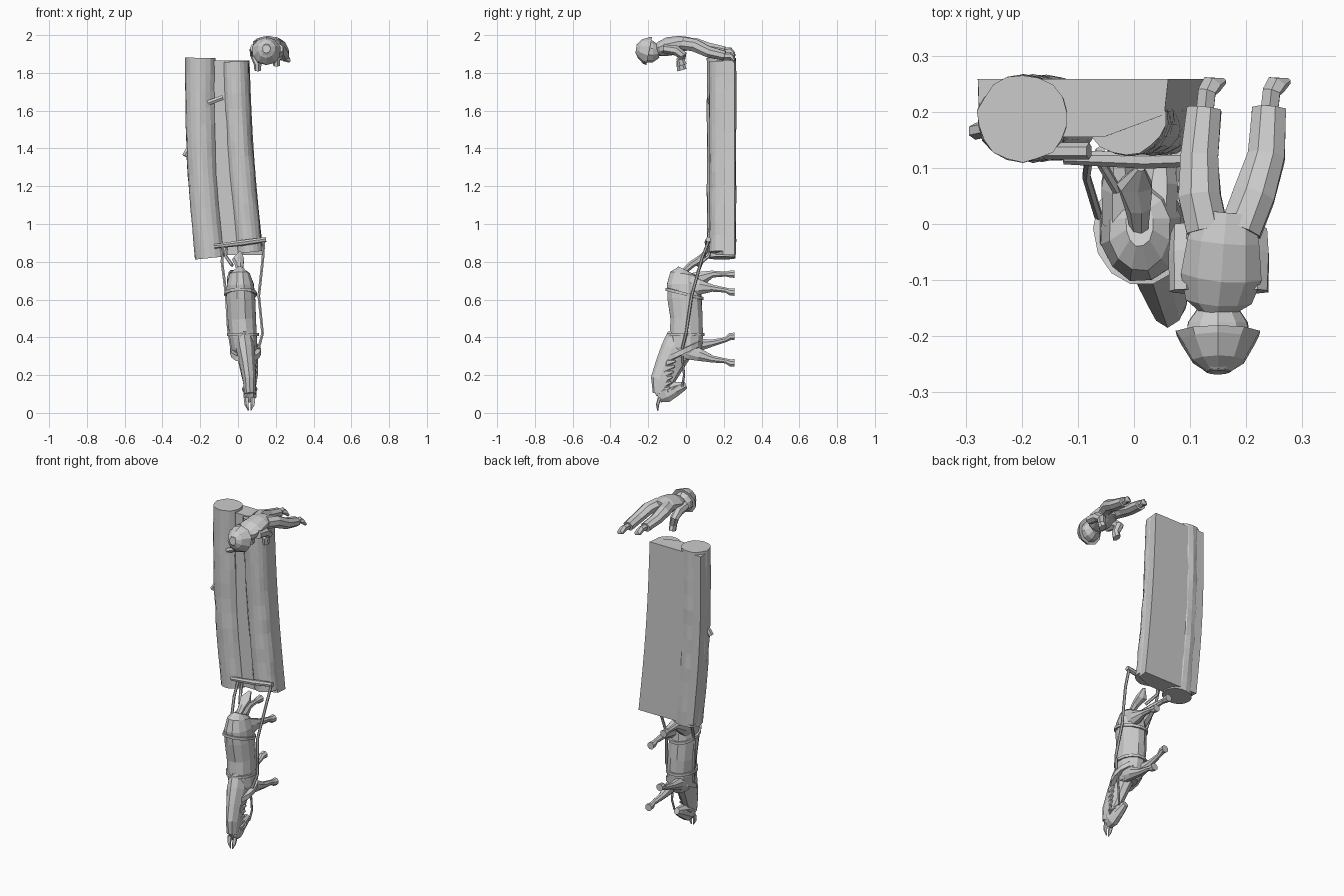
import bpy, bmesh, math, random
from mathutils import Vector

random.seed(4)


def make(name, bm):
    bmesh.ops.recalc_face_normals(bm, faces=bm.faces)
    me = bpy.data.meshes.new(name)
    bm.to_mesh(me)
    bm.free()
    ob = bpy.data.objects.new(name, me)
    bpy.context.collection.objects.link(ob)
    return ob


# Faceted loft: stations are (x, y, z, half width in x, half depth)
def loft(name, stations, sides=10, jitter=0.0):
    bm = bmesh.new()
    pts = [Vector(s[:3]) for s in stations]
    rings = []
    for i, s in enumerate(stations):
        t = (pts[min(i + 1, len(pts) - 1)] - pts[max(i - 1, 0)]).normalized()
        ref = Vector((1, 0, 0)) if abs(t.x) < 0.85 else Vector((0, 0, 1))
        u = (ref - t * ref.dot(t)).normalized()
        v = t.cross(u)
        ring = []
        for k in range(sides):
            a = 2 * math.pi * (k + 0.5) / sides
            r = 1 + random.uniform(-jitter, jitter)
            p = pts[i] + u * math.cos(a) * s[3] * r + v * math.sin(a) * s[4] * r
            ring.append(bm.verts.new(p))
        rings.append(ring)
    for r0, r1 in zip(rings, rings[1:]):
        for k in range(sides):
            n = (k + 1) % sides
            bm.faces.new((r0[k], r0[n], r1[n], r1[k]))
    bm.faces.new(rings[0])
    bm.faces.new(rings[-1])
    return make(name, bm)


def tube(name, points, r, sides=6):
    return loft(name, [(*p, r, r) for p in points], sides)


# Strap around the body, tilted in z from back to belly
def strap(name, x, y, z, rx, ry, tilt, r=0.008, n=14):
    bm = bmesh.new()
    rings = []
    for i in range(n):
        a = 2 * math.pi * i / n
        c, s = math.cos(a), math.sin(a)
        ring = []
        for k in range(4):
            b = math.pi / 2 * k + math.pi / 4
            o, dz = 1.4 * r * math.cos(b), 1.4 * r * math.sin(b)
            ring.append(bm.verts.new((x + (rx + o) * c, y + (ry + o) * s, z + tilt * s + dz)))
        rings.append(ring)
    for i in range(n):
        q, w = rings[i], rings[(i + 1) % n]
        for k in range(4):
            bm.faces.new((q[k], q[(k + 1) % 4], w[(k + 1) % 4], w[k]))
    return make(name, bm)


# Logs, slightly bent
def log_center(ends, bend, t):
    return ends[0] + (ends[1] - ends[0]) * t + bend * math.sin(math.pi * t)


LOGS = [("left_log", (-0.147, -0.198), -0.018, 0.82, 1.88, 0.188, 0.081),
        ("right_log", (0.06, -0.014), -0.012, 0.85, 1.86, 0.189, 0.070)]
for name, ends, bend, z0, z1, y, r in LOGS:
    st = []
    for i in range(13):
        t = i / 12
        st.append((log_center(ends, bend, t), y, z0 + (z1 - z0) * t, r, r * 0.95))
    loft(name, st, 18, 0.035)

# Flat base that fills the logs down to the ground, and the dark fill between them
bm = bmesh.new()
prev = None
for i in range(9):
    t = i / 8
    z = 0.835 + 1.03 * t
    xl = log_center(LOGS[0][1], LOGS[0][2], t)
    xr = log_center(LOGS[1][1], LOGS[1][2], t)
    prof = [(xl - 0.08, 0.258), (xl - 0.078, 0.195), (xl + 0.04, 0.155), (xr - 0.04, 0.155),
            (xr + 0.068, 0.195), (xr + 0.075, 0.258)]
    ring = [bm.verts.new((x, y, z)) for x, y in prof]
    if prev:
        for k in range(6):
            bm.faces.new((prev[k], prev[(k + 1) % 6], ring[(k + 1) % 6], ring[k]))
    if i in (0, 8):
        bm.faces.new(ring)
    prev = ring
make("log_base", bm)

# Branch stubs
tube("branch_stub_left", [(-0.26, 0.17, 1.40), (-0.283, 0.165, 1.36)], 0.015)
tube("branch_stub_middle", [(-0.16, 0.13, 1.64), (-0.08, 0.13, 1.67)], 0.015)

# Horse trunk, neck and head (heading towards -z, its back towards -y)
loft("horse_body", [(0.01, 0.00, 0.755, 0.025, 0.045), (0.01, -0.01, 0.735, 0.055, 0.075),
                    (0.012, -0.012, 0.68, 0.073, 0.092), (0.015, -0.008, 0.61, 0.078, 0.092),
                    (0.02, 0.002, 0.50, 0.077, 0.088), (0.028, 0.0, 0.40, 0.075, 0.092),
                    (0.035, 0.0, 0.34, 0.070, 0.088), (0.04, 0.0, 0.29, 0.045, 0.06)], 12, 0.02)
loft("horse_neck", [(0.03, -0.02, 0.40, 0.05, 0.08), (0.04, -0.05, 0.33, 0.052, 0.085),
                    (0.05, -0.09, 0.25, 0.042, 0.075), (0.06, -0.125, 0.17, 0.036, 0.062),
                    (0.063, -0.14, 0.10, 0.03, 0.038)], 10, 0.03)
loft("horse_head", [(0.062, -0.145, 0.08, 0.022, 0.03), (0.062, -0.11, 0.10, 0.037, 0.05),
                    (0.062, -0.06, 0.125, 0.031, 0.043), (0.062, -0.02, 0.14, 0.024, 0.028),
                    (0.062, 0.0, 0.148, 0.018, 0.02)], 8, 0.03)
for side in (-1, 1):
    loft("horse_ear", [(0.062 + side * 0.018, -0.14, 0.08, 0.014, 0.01),
                       (0.062 + side * 0.016, -0.15, 0.045, 0.012, 0.009),
                       (0.062 + side * 0.006, -0.15, 0.012, 0.003, 0.003)], 5)
# Mane tufts down the crest of the neck
for i in range(6):
    t = i / 5
    loft("mane_tuft", [(0.05 + 0.015 * t, -0.155 + 0.04 * (1 - t), 0.28 - 0.17 * t, 0.022, 0.028),
                       (0.085 - 0.01 * t, -0.135 + 0.04 * (1 - t), 0.265 - 0.15 * t, 0.016, 0.022),
                       (0.095, -0.085 + 0.03 * (1 - t), 0.275 - 0.14 * t, 0.005, 0.006)], 5)

# Horse legs: hip x, foot x, top z, knee z, foot z
for name, xt, xf, zt, zk, zf in (("hind_leg_left", -0.025, -0.03, 0.68, 0.735, 0.735),
                                 ("hind_leg_right", 0.045, 0.055, 0.67, 0.66, 0.64),
                                 ("front_leg_left", -0.002, -0.005, 0.35, 0.37, 0.405),
                                 ("front_leg_right", 0.065, 0.07, 0.33, 0.285, 0.265)):
    hind = name.startswith("hind")
    w = 0.042 if hind else 0.034
    loft(name, [(xt, 0.01, zt, w * 0.8, w * 1.5), (xt, 0.07, (zt + zk) / 2, w * 0.85, w * 1.05),
                ((xt + xf) / 2, 0.14, zk, 0.019, 0.02), (xf, 0.21, (zk + zf) / 2, 0.014, 0.014),
                (xf, 0.235, zf, 0.02, 0.02), (xf, 0.258, zf, 0.022, 0.022)], 8)

# Tail
loft("horse_tail", [(0.01, -0.02, 0.74, 0.015, 0.015), (0.008, 0.03, 0.785, 0.024, 0.02),
                    (0.0, 0.07, 0.81, 0.034, 0.022), (0.012, 0.10, 0.85, 0.008, 0.008)], 7, 0.1)

# Harness
strap("horse_collar", 0.04, -0.015, 0.325, 0.068, 0.085, 0.045, 0.014)
strap("girth_strap", 0.026, 0.0, 0.415, 0.076, 0.092, 0.0)
strap("rump_strap", 0.014, -0.008, 0.63, 0.079, 0.094, -0.025)
strap("bridle_band", 0.062, -0.075, 0.125, 0.036, 0.038, 0.02, 0.004)
tube("trace_rope_left", [(-0.08, 0.12, 0.89), (-0.085, 0.085, 0.80), (-0.062, 0.01, 0.62),
                         (-0.052, 0.0, 0.45), (-0.032, -0.02, 0.33)], 0.008)
tube("trace_rope_right", [(0.137, 0.12, 0.91), (0.132, 0.085, 0.82), (0.11, 0.03, 0.62),
                          (0.13, 0.0, 0.42), (0.108, -0.02, 0.34)], 0.008)
tube("rein", [(0.09, -0.02, 0.14), (0.10, -0.01, 0.20), (0.10, -0.02, 0.30)], 0.006)
tube("pull_chain", [(-0.06, 0.13, 0.89), (-0.065, 0.12, 0.83), (-0.03, 0.06, 0.78)], 0.009)

# Crossbar on the logs
loft("crossbar", [(-0.125, 0.118, 0.882, 0.012, 0.012), (0.02, 0.114, 0.90, 0.016, 0.016),
                  (0.148, 0.118, 0.918, 0.014, 0.014)], 7)

# Driver (upright along -y, facing -z)
loft("driver_torso", [(0.165, 0.02, 1.955, 0.055, 0.035), (0.16, -0.03, 1.955, 0.068, 0.042),
                      (0.155, -0.09, 1.94, 0.075, 0.048), (0.15, -0.135, 1.925, 0.06, 0.04),
                      (0.15, -0.16, 1.92, 0.028, 0.028)], 10, 0.06)
loft("driver_head", [(0.15, -0.145, 1.915, 0.035, 0.035), (0.15, -0.175, 1.912, 0.055, 0.055),
                     (0.15, -0.205, 1.915, 0.06, 0.062), (0.15, -0.24, 1.925, 0.048, 0.05),
                     (0.15, -0.263, 1.93, 0.022, 0.025)], 10, 0.04)
loft("driver_cap", [(0.15, -0.195, 1.915, 0.078, 0.076), (0.15, -0.21, 1.918, 0.07, 0.072),
                    (0.15, -0.245, 1.927, 0.048, 0.05), (0.15, -0.264, 1.93, 0.02, 0.02)], 10, 0.03)

# Legs and boots
for name, xs, zs in (("left", (0.13, 0.117, 0.117, 0.125), (1.955, 1.95, 1.93, 1.915)),
                     ("right", (0.19, 0.215, 0.235, 0.24), (1.955, 1.945, 1.91, 1.89))):
    loft("driver_leg_" + name, [(xs[0], -0.01, zs[0], 0.04, 0.035), (xs[1], 0.05, zs[1], 0.04, 0.036),
                                (xs[2], 0.12, zs[2], 0.036, 0.032), (xs[3], 0.205, zs[3], 0.032, 0.028)], 8, 0.05)
    loft("driver_boot_" + name, [(xs[3], 0.19, zs[3], 0.018, 0.018), (xs[3] + 0.005, 0.235, zs[3], 0.018, 0.02),
                                 (xs[3] + 0.015, 0.25, zs[3] - 0.015, 0.022, 0.012),
                                 (xs[3] + 0.035, 0.255, zs[3] - 0.03, 0.008, 0.005)], 6)

# Arms reaching forward
for name, sx, hx in (("left", 0.088, 0.105), ("right", 0.215, 0.205)):
    lift = 0.0 if name == "left" else 0.025
    loft("driver_arm_" + name, [(sx, -0.12, 1.93, 0.026, 0.026), (sx, -0.055, 1.92, 0.028, 0.028),
                                (sx, -0.02, 1.895, 0.025, 0.025), (hx, -0.03, 1.85 + lift, 0.022, 0.022),
                                (hx, -0.02, 1.815 + lift, 0.018, 0.026)], 7, 0.06)
